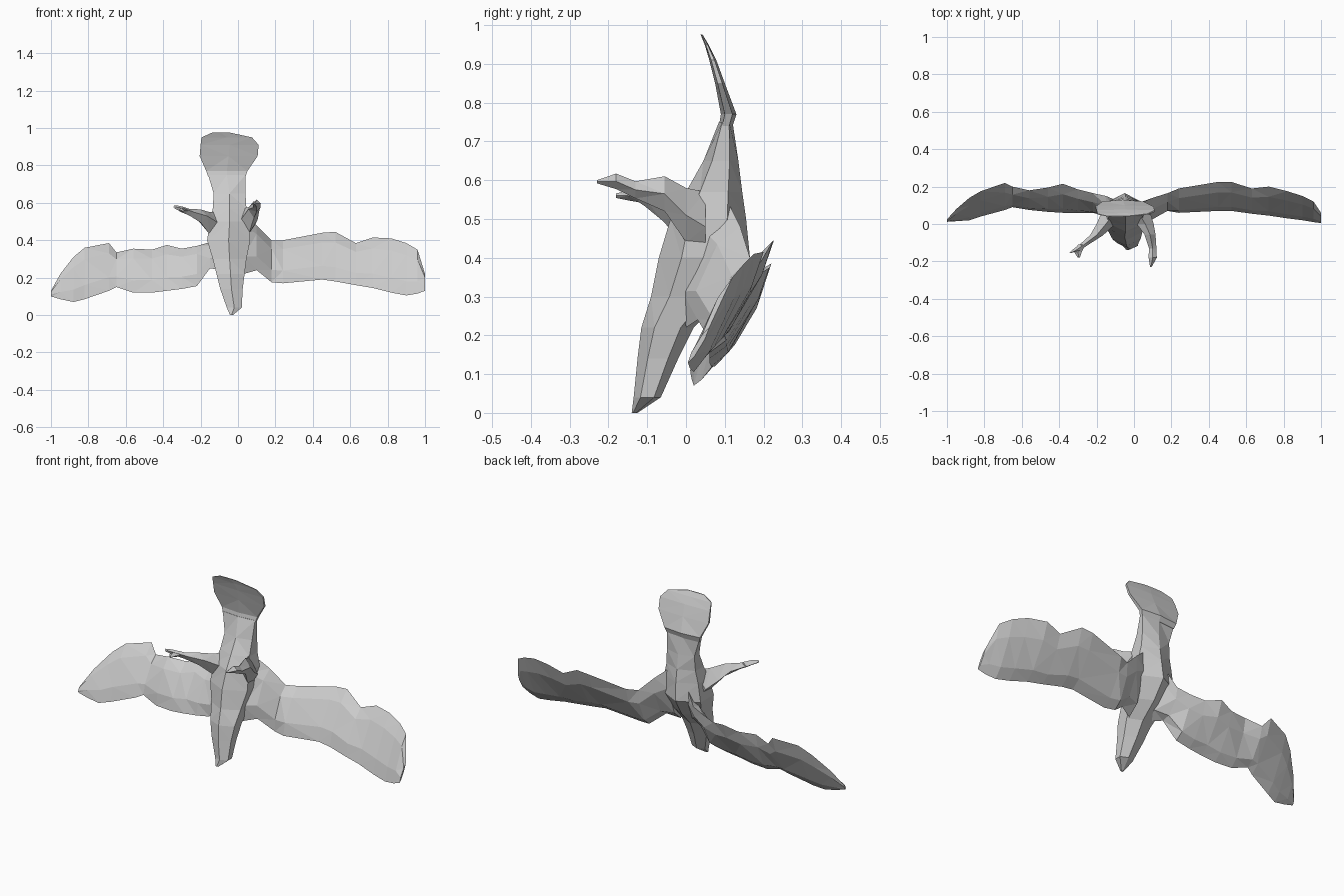
import bpy
import bmesh
from math import cos, sin, tau
from mathutils import Vector

default_cube = bpy.data.objects.get("Cube")
if default_cube:
    bpy.data.objects.remove(default_cube, do_unlink=True)

# One plain grey for the whole bird
grey = bpy.data.materials.new("feather grey")
grey.use_nodes = True
colour = (0.6, 0.6, 0.6, 1)
grey.diffuse_color = colour
grey.node_tree.nodes["Principled BSDF"].inputs["Base Color"].default_value = colour


def loft(name, rings):
    """Join equal rings of points into a closed, flat-shaded skin."""
    bm = bmesh.new()
    loops = [[bm.verts.new(point) for point in ring] for ring in rings]
    count = len(loops[0])
    for lower, upper in zip(loops, loops[1:]):
        for i in range(count):
            j = (i + 1) % count
            bm.faces.new((lower[i], lower[j], upper[j], upper[i]))
    bm.faces.new(loops[0])
    bm.faces.new(loops[-1])
    bmesh.ops.triangulate(bm, faces=bm.faces[:])
    bmesh.ops.recalc_face_normals(bm, faces=bm.faces[:])
    mesh = bpy.data.meshes.new(name)
    bm.to_mesh(mesh)
    bm.free()
    mesh.materials.append(grey)
    part = bpy.data.objects.new(name, mesh)
    bpy.context.collection.objects.link(part)
    return part


def body_ring(z, middle, half_width, front, back, sides=6):
    """Upright section with a ridge at the breast and one at the back."""
    centre = (front + back) / 2
    depth = (back - front) / 2
    return [(middle + half_width * sin(tau * i / sides) / sin(tau / sides),
             centre - depth * cos(tau * i / sides), z) for i in range(sides)]


def wing_ring(x, low_y, low_z, high_y, high_z, thickness):
    """Slanted blade section running from the lower to the upper edge."""
    low = Vector((x, low_y, low_z))
    high = Vector((x, high_y, high_z))
    span = high - low
    normal = Vector((0, -span.z, span.y)).normalized() * thickness
    return [low, low + span * 0.25 + normal, low + span * 0.75 + normal,
            high, low + span * 0.7 - normal, low + span * 0.2 - normal]


def limb(name, path):
    """Tapering four-sided limb; each stop has a position, width and height."""
    rings = []
    for x, y, z, width, height in path:
        rings.append([(x - width, y, z), (x, y, z - height),
                      (x + width, y, z), (x, y, z + height)])
    return loft(name, rings)


# Head, breast and back: height, middle, half width, front, back
loft("body", [body_ring(*section) for section in (
    (0, -.035, .008, -.14, -.125),
    (.04, -.02, .04, -.135, -.065),
    (.14, -.035, .06, -.125, -.02),
    (.22, -.04, .075, -.115, .02),
    (.3, -.045, .09, -.09, .1),
    (.4, -.05, .115, -.07, .165),
    (.5, -.045, .105, -.04, .155),
    (.57, -.045, .09, 0, .145),
    (.65, -.045, .085, .045, .135),
    (.75, -.06, .1, .085, .12),
)])

# Fanned tail, thin towards its rounded end
loft("tail", [body_ring(*section) for section in (
    (.74, -.06, .1, .085, .12),
    (.77, -.06, .11, .09, .13),
    (.85, -.05, .155, .075, .1),
    (.91, -.045, .155, .06, .078),
    (.95, -.06, .135, .048, .058),
    (.975, -.09, .05, .038, .043),
)])

# Wings: x, lower edge y and z, upper edge y and z, thickness
loft("left_wing", [wing_ring(*section) for section in (
    (.03, 0, .22, .11, .54, .04),
    (.1, .03, .24, .14, .48, .035),
    (.18, .07, .175, .165, .4, .025),
    (.24, .06, .17, .19, .4, .022),
    (.45, .07, .19, .225, .44, .02),
    (.52, .07, .18, .225, .445, .02),
    (.63, .055, .16, .19, .385, .018),
    (.72, .045, .145, .2, .415, .018),
    (.82, .03, .12, .175, .41, .016),
    (.9, .02, .105, .15, .385, .014),
    (.96, .01, .115, .12, .35, .012),
    (1, .005, .13, .06, .22, .006),
)])
loft("right_wing", [wing_ring(*section) for section in (
    (-.08, 0, .24, .12, .5, .04),
    (-.15, .04, .25, .15, .39, .03),
    (-.22, .06, .155, .165, .37, .025),
    (-.3, .06, .14, .185, .355, .022),
    (-.38, .06, .13, .215, .375, .02),
    (-.46, .065, .12, .195, .35, .02),
    (-.56, .075, .12, .18, .355, .018),
    (-.65, .09, .15, .2, .335, .018),
    (-.69, .075, .13, .22, .385, .018),
    (-.82, .04, .085, .175, .36, .016),
    (-.88, .02, .07, .14, .31, .014),
    (-.95, .015, .085, .08, .22, .01),
    (-1, .012, .1, .025, .13, .005),
)])

# Thighs, feet and claws: x, y, z, half width, half height
limb("left_leg", (
    (.03, .05, .48, .06, .09),
    (.06, 0, .51, .045, .07),
    (.085, -.055, .565, .03, .045),
    (.1, -.13, .575, .02, .022),
    (.1, -.18, .597, .022, .02),
    (.09, -.23, .596, .004, .004),
))
limb("right_leg", (
    (-.1, .07, .46, .07, .09),
    (-.15, .0, .49, .05, .06),
    (-.2, -.06, .53, .035, .035),
    (-.26, -.105, .55, .025, .018),
    (-.31, -.14, .57, .022, .014),
    (-.34, -.155, .578, .005, .008),
))
limb("right_claw", (
    (-.28, -.11, .556, .02, .015),
    (-.3, -.15, .56, .02, .012),
    (-.295, -.18, .56, .006, .006),
))
